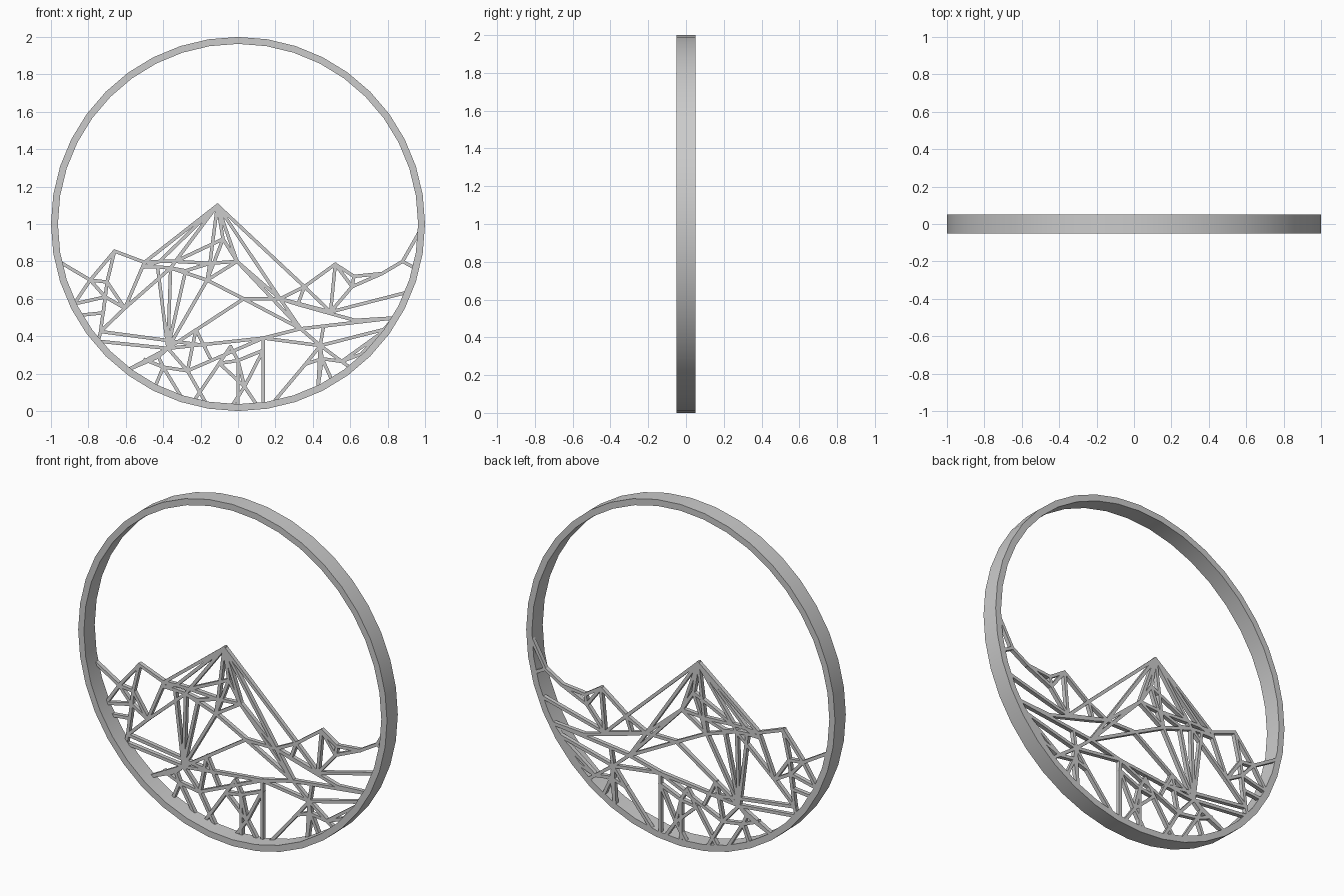
import bpy, bmesh
from math import sin, cos, radians
from mathutils import Vector

if "Cube" in bpy.data.objects:
    bpy.data.objects.remove(bpy.data.objects["Cube"])

metal = bpy.data.materials.new("grey_metal")
metal.use_nodes = True
metal.diffuse_color = (0.6, 0.6, 0.6, 1)
metal.node_tree.nodes["Principled BSDF"].inputs["Base Color"].default_value = (0.6, 0.6, 0.6, 1)

OUTER, INNER, SIDES = 1.0, 0.963, 40
HALF_DEPTH = 0.05
BAR_WIDTH, BAR_FRONT, BAR_BACK = 0.018, 0.026, 0.05


def add_object(name, bm):
    bmesh.ops.recalc_face_normals(bm, faces=bm.faces)
    mesh = bpy.data.meshes.new(name)
    bm.to_mesh(mesh)
    bm.free()
    mesh.materials.append(metal)
    obj = bpy.data.objects.new(name, mesh)
    bpy.context.collection.objects.link(obj)
    return obj


def rim(degrees):
    """Point inside the hoop band, measured from straight down."""
    a = radians(degrees)
    return (0.975 * sin(a), 1 - 0.975 * cos(a))


def add_bar(bm, start, end):
    """Flat strip between two points of the front plane."""
    a, b = Vector(start), Vector(end)
    along = (b - a).normalized() * BAR_WIDTH / 2
    side = Vector((-along.y, along.x))
    a, b = a - along * 0.6, b + along * 0.6
    corners = [a - side, b - side, b + side, a + side]
    rings = [[bm.verts.new((c.x, y, c.y)) for c in corners] for y in (BAR_FRONT, BAR_BACK)]
    front, back = rings
    bm.faces.new(front)
    bm.faces.new(back[::-1])
    for i in range(4):
        j = (i + 1) % 4
        bm.faces.new((front[i], back[i], back[j], front[j]))


def add_lattice(name, paths):
    """Each path is a chain of named points joined by bars."""
    bm = bmesh.new()
    for path in paths:
        names = path.split()
        for first, second in zip(names, names[1:]):
            add_bar(bm, points[first], points[second])
    add_object(name, bm)


# Hoop: rectangular section swept round the centre
bm = bmesh.new()
section = [(OUTER, -HALF_DEPTH), (OUTER, HALF_DEPTH), (INNER, HALF_DEPTH), (INNER, -HALF_DEPTH)]
loops = []
for i in range(SIDES):
    a = radians(360 * i / SIDES)
    loops.append([bm.verts.new((r * cos(a), y, 1 + r * sin(a))) for r, y in section])
for i in range(SIDES):
    here, there = loops[i], loops[(i + 1) % SIDES]
    for j in range(4):
        k = (j + 1) % 4
        bm.faces.new((here[j], here[k], there[k], there[j]))
hoop = add_object("hoop", bm)
bpy.ops.object.select_all(action="DESELECT")
hoop.select_set(True)
bpy.context.view_layer.objects.active = hoop
bpy.ops.object.shade_smooth_by_angle(angle=radians(30))

# Points of the left mountain
points = dict(
    left_peak=(-.66, .855), left_notch=(-.79, .70), left_shelf=(-.70, .69),
    left_crook=(-.71, .61), left_foot=(-.605, .55), left_step=(-.72, .525),
    left_base=(-.735, .425), saddle=(-.50, .795),
    rim_west=rim(-78), rim_west_low=rim(-64), rim_step=rim(-60), rim_base=rim(-50),
)

# Points of the central mountain
points.update(
    summit=(-.11, 1.10), ledge=(-.335, .80), ledge_west=(-.42, .80), brow=(-.08, .92),
    shelf_west=(-.50, .77), shelf_a=(-.43, .77), shelf_b=(-.36, .765), shelf_c=(-.28, .75),
    chin=(-.165, .70), cheek=(-.005, .80), collar=(-.15, .79), hub=(-.375, .335),
    plateau=(.03, .60), spur=(-.10, .515), pass_low=(.225, .60), cross=(.335, .44),
)

# Points of the right mountain
points.update(
    right_peak=(.52, .785), right_saddle=(.355, .665), right_foot=(.495, .53),
    right_dip=(.62, .72), right_shelf=(.77, .735), right_knee=(.61, .665),
    right_heel=(.32, .57), right_tail=(.625, .485), right_shoulder=(.88, .80),
    rim_east=rim(88), rim_east_low=rim(76), rim_ridge=rim(68), rim_slope=rim(59),
)

# Points of the foothills
points.update(
    hill_top=(.135, .39), hill_side=(.135, .325), hill_left=(-.10, .255), hill_mid=(0, .27),
    hill_fork=(.035, .13), hill_back=(-.04, .345), knot=(-.27, .215), knot_top=(-.225, .435),
    knot_right=(-.15, .285), twig=(-.425, .29), twig_low=(-.40, .235), twig_end=(-.50, .275),
    dale_end=(-.17, .35), grove=(.44, .35), grove_top=(.455, .44), grove_left=(.36, .25),
    grove_right=(.555, .265), grove_low=(.45, .28), grove_east=(.66, .305),
    rim_hub=rim(-37), rim_twig=rim(-27), rim_twig_b=rim(-18), rim_knot=rim(-10),
    rim_left=rim(-14), rim_fork=rim(-2), rim_fork_b=rim(6), rim_mid=rim(0), rim_post=rim(8),
    rim_grove=rim(11), rim_trunk=rim(26), rim_trunk_b=rim(31), rim_edge=rim(38),
    rim_bank=rim(43), rim_bank_b=rim(55),
)

add_lattice("left_mountain", [
    "rim_west left_notch left_crook left_foot",
    "left_notch left_peak saddle left_foot left_base",
    "left_peak left_shelf left_foot",
    "left_notch left_shelf left_crook rim_west_low",
    "rim_west_low left_notch",
    "left_shelf left_step rim_step",
    "left_crook left_base rim_base",
    "left_foot shelf_b",
])

add_lattice("central_mountain", [
    "saddle summit right_saddle",
    "summit ledge_west shelf_west saddle ledge_west ledge brow",
    "summit ledge shelf_b",
    "summit collar chin brow summit",
    "summit cheek brow",
    "summit pass_low",
    "chin cheek pass_low right_foot",
    "ledge collar cheek",
    "shelf_west shelf_a shelf_b shelf_c collar",
    "shelf_b chin plateau spur hub",
    "shelf_a hub shelf_b",
    "shelf_c hub chin",
    "plateau pass_low cross plateau",
    "cheek cross",
])

add_lattice("right_mountain", [
    "pass_low right_saddle right_peak right_dip right_shelf right_shoulder rim_east",
    "right_saddle right_foot right_peak right_knee",
    "right_saddle right_heel",
    "right_dip right_knee right_foot rim_ridge",
    "right_knee right_shelf",
    "pass_low right_heel right_tail rim_slope",
    "right_shoulder rim_east_low",
    "right_shoulder right_shelf",
])

add_lattice("valley_lines", [
    "left_base dale_end",
    "rim_base hub",
    "rim_hub hub hill_top cross rim_slope",
    "cross grove grove_right",
    "knot hill_top grove",
])

add_lattice("foothills", [
    "hub knot knot_top knot_right",
    "hub twig twig_low knot rim_knot",
    "twig rim_hub",
    "twig_end twig_low rim_twig",
    "twig_low rim_twig_b",
    "hill_top rim_post",
    "hill_side hill_mid hill_left rim_left",
    "hill_left hill_back hill_mid hill_fork rim_fork",
    "hill_left hill_fork rim_fork_b",
    "hill_side hill_fork",
    "hill_mid rim_mid",
    "grove_top grove grove_left rim_grove",
    "grove grove_low rim_trunk",
    "grove_left grove_low grove_right rim_edge",
    "grove_low rim_trunk_b",
    "grove rim_trunk",
    "grove rim_bank_b",
    "grove_right rim_bank_b",
    "grove_right grove_east rim_bank",
    "grove_east rim_slope",
])
